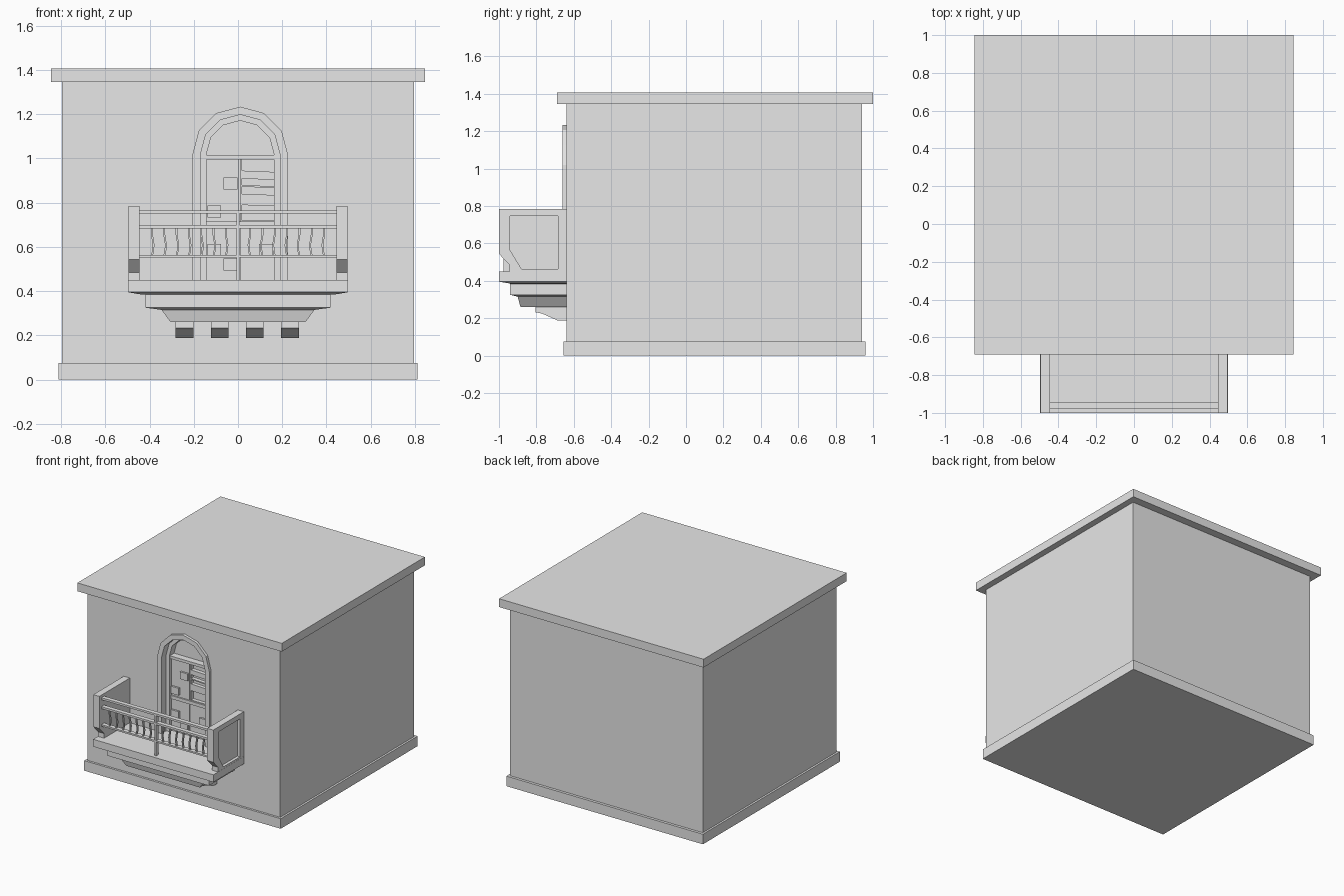
import bpy, bmesh
from math import sin, cos, pi
from mathutils import Matrix

if "Cube" in bpy.data.objects:
    bpy.data.objects.remove(bpy.data.objects["Cube"], do_unlink=True)

GREY = (0.8, 0.8, 0.8, 1)
mat = bpy.data.materials.new("plain grey")
mat.use_nodes = True
mat.diffuse_color = GREY
mat.node_tree.nodes["Principled BSDF"].inputs["Base Color"].default_value = GREY

WALL = -0.64      # front wall plane
FLOOR = 0.45      # balcony floor height
DOOR_X = 0.01     # door centre


def finish(name, bm):
    bmesh.ops.recalc_face_normals(bm, faces=bm.faces[:])
    mesh = bpy.data.meshes.new(name)
    bm.to_mesh(mesh)
    bm.free()
    mesh.materials.append(mat)
    ob = bpy.data.objects.new(name, mesh)
    bpy.context.collection.objects.link(ob)
    return ob


def box(name, x0, x1, y0, y1, z0, z1, tilt=0):
    bm = bmesh.new()
    bmesh.ops.create_cube(bm, size=1)
    size = Matrix.Diagonal((x1 - x0, y1 - y0, z1 - z0, 1))
    centre = Matrix.Translation(((x0 + x1) / 2, (y0 + y1) / 2, (z0 + z1) / 2))
    bm.transform(centre @ Matrix.Rotation(tilt, 4, 'Y') @ size)
    return finish(name, bm)


def prism(name, outline, axis, a, b):
    """Extrude an outline, (y, z) along x or (x, z) along y."""
    bm = bmesh.new()
    place = (lambda p: (a, *p)) if axis == 'x' else (lambda p: (p[0], a, p[1]))
    face = bm.faces.new([bm.verts.new(place(p)) for p in outline])
    new = bmesh.ops.extrude_face_region(bm, geom=[face])["geom"]
    verts = [v for v in new if isinstance(v, bmesh.types.BMVert)]
    move = (b - a, 0, 0) if axis == 'x' else (0, b - a, 0)
    bmesh.ops.translate(bm, verts=verts, vec=move)
    return finish(name, bm)


def cut(target, cutter):
    mod = target.modifiers.new("cut", 'BOOLEAN')
    mod.object = cutter
    mod.solver = 'EXACT'
    cutter.hide_render = True
    bpy.context.view_layer.objects.active = target
    bpy.ops.object.modifier_apply(modifier=mod.name)
    bpy.data.objects.remove(cutter, do_unlink=True)


def arch(r, bottom=FLOOR, spring=1.018):
    pts = [(DOOR_X + r * cos(i * pi / 6), spring + r * sin(i * pi / 6)) for i in range(7)]
    return [(DOOR_X + r, bottom)] + pts + [(DOOR_X - r, bottom)]


def arch_ring(name, outer, inner, y0, y1):
    return prism(name, arch(outer) + arch(inner)[::-1], 'y', y0, y1)


# Building block with the doorway cut out
body = box("building_walls", -0.797, 0.797, WALL, 0.94, 0.03, 1.36)
cut(body, prism("doorway_cutter", arch(0.181), 'y', -0.8, -0.52))
box("base_plinth", -0.812, 0.812, -0.656, 0.96, 0, 0.075)
box("roof_slab", -0.845, 0.845, -0.69, 1.0, 1.345, 1.407)

# Arched surround and door
arch_ring("arch_trim", 0.216, 0.18, -0.661, -0.53)
arch_ring("door_frame", 0.182, 0.153, -0.605, -0.52)
prism("arch_back_panel", arch(0.155), 'y', -0.55, -0.51)
L, M, R = DOOR_X - 0.153, 0.005, DOOR_X + 0.153
box("transom", L, R, -0.60, -0.54, 0.995, 1.016)
box("door_left_leaf", L, M - 0.003, -0.578, -0.54, FLOOR, 0.995)
box("door_right_lower", M + 0.003, R, -0.578, -0.54, FLOOR, 0.72)
box("door_middle_rail", L, R, -0.588, -0.54, 0.69, 0.715)
box("door_right_stile", M + 0.003, M + 0.012, -0.578, -0.54, 0.715, 0.995)
for z, h, tilt in ((0.924, 0.036, 0.04), (0.812, 0.05, 0.03), (0.873, 0.008, 0.05)):
    box("door_slat", M + 0.01, R, -0.578, -0.55, z - h / 2, z + h / 2, tilt)
for x, z in ((-0.034, 0.887), (-0.107, 0.76), (-0.107, 0.585), (-0.034, 0.52), (0.125, 0.585)):
    box("door_block", x - 0.031, x + 0.031, -0.592, -0.57, z - 0.027, z + 0.027)

# Stepped balcony floor: half width, front edge, height
levels = [(0.497, -1, FLOOR), (0.497, -1, 0.395), (0.448, -0.945, 0.386),
          (0.418, -0.941, 0.384), (0.418, -0.941, 0.325),
          (0.346, -0.9, 0.315), (0.305, -0.885, 0.26)]
bm = bmesh.new()
rings = [[bm.verts.new(p) for p in ((-w, WALL + 0.01, z), (-w, y, z), (w, y, z), (w, WALL + 0.01, z))]
         for w, y, z in levels]
bm.faces.new(rings[0])
bm.faces.new(rings[-1])
for upper, lower in zip(rings, rings[1:]):
    for i in range(4):
        j = (i + 1) % 4
        bm.faces.new((upper[i], upper[j], lower[j], lower[i]))
finish("balcony_floor", bm)

# Support brackets
bracket = [(WALL + 0.01, 0.262), (-0.805, 0.262), (-0.805, 0.232), (-0.77, 0.225),
           (-0.685, 0.187), (WALL + 0.01, 0.187)]
for i in range(4):
    x = -0.242 + i * 0.159
    prism("support_bracket", bracket, 'x', x - 0.04, x + 0.04)

# Side walls with a recessed outer panel
side = [(WALL + 0.01, 0.784), (-1, 0.784), (-1, 0.544), (-0.944, 0.485),
        (-0.944, FLOOR - 0.01), (WALL + 0.01, FLOOR - 0.01)]
recess = [(-0.685, 0.747), (-0.941, 0.747), (-0.941, 0.565), (-0.88, 0.464), (-0.685, 0.464)]
for s, name in ((1, "left_side_wall"), (-1, "right_side_wall")):
    wall = prism(name, side, 'x', s * 0.446, s * 0.496)
    cut(wall, prism("recess_cutter", recess, 'x', s * 0.474, s * 0.6))

# Railing
for name, z0, z1 in (("top_rail", 0.75, 0.765), ("middle_rail", 0.683, 0.698), ("bottom_rail", 0.552, 0.564)):
    box(name, -0.45, 0.45, -0.976, -0.943, z0, z1)
box("railing_post", -0.006, 0.006, -0.975, -0.945, FLOOR, 0.765)
bend = [(0, 0.69), (0, 0.66), (0.008, 0.61), (0.006, 0.585), (0, 0.556)]
for i in range(-7, 8):
    if i:
        x, s = i * 0.0557, -1 if i > 0 else 1
        edge = [(x + s * dx - 0.004, z) for dx, z in bend]
        back = [(x + s * dx + 0.004, z) for dx, z in reversed(bend)]
        prism("baluster", edge + back, 'y', -0.966, -0.952)
